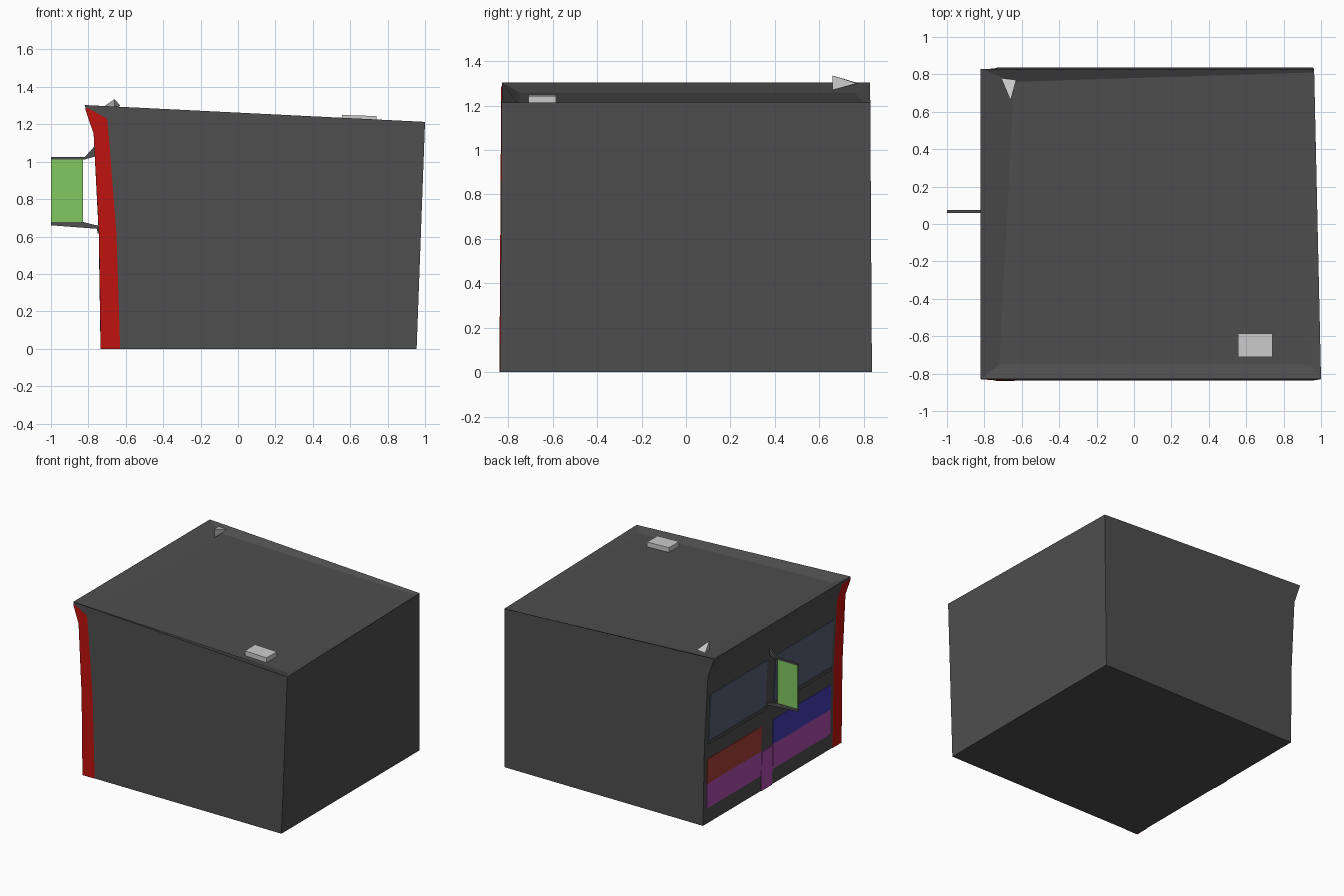
import bpy
import bmesh

if "Cube" in bpy.data.objects:
    bpy.data.objects.remove(bpy.data.objects["Cube"])


def material(name, rgb):
    lin = [((c / 255 + 0.055) / 1.055) ** 2.4 for c in rgb]
    m = bpy.data.materials.new(name)
    m.diffuse_color = (*lin, 1)
    m.use_nodes = True
    m.node_tree.nodes["Principled BSDF"].inputs["Base Color"].default_value = m.diffuse_color
    return m


DARK = material("dark_grey", (78, 78, 78))
PALE = material("pale_grey", (200, 200, 200))
RED = material("red", (190, 18, 14))
BRICK = material("brick_red", (165, 62, 55))
PURPLE = material("purple", (172, 76, 172))
BLUE = material("blue", (68, 61, 178))
GLASS = material("glass", (84, 94, 118))
GREEN = material("green", (130, 200, 98))


def mesh_object(name, verts, faces, mat):
    bm = bmesh.new()
    vs = [bm.verts.new(v) for v in verts]
    for f in faces:
        bm.faces.new([vs[i] for i in f])
    bmesh.ops.recalc_face_normals(bm, faces=bm.faces)
    me = bpy.data.meshes.new(name)
    bm.to_mesh(me)
    bm.free()
    me.materials.append(mat)
    ob = bpy.data.objects.new(name, me)
    bpy.context.collection.objects.link(ob)
    return ob


def extrude_xz(name, outline, y0, y1, mat):
    """Extrude an x-z outline along y."""
    n = len(outline)
    verts = [(x, y, z) for y in (y0, y1) for x, z in outline]
    faces = [list(range(n)), list(range(n, 2 * n))]
    faces += [(i, (i + 1) % n, (i + 1) % n + n, i + n) for i in range(n)]
    return mesh_object(name, verts, faces, mat)


# Shop front profile (x, z); the facade looks towards -x
FRONT = [(-0.73, 0), (-0.74, 0.62), (-0.762, 1.05), (-0.768, 1.15), (-0.82, 1.303)]


def front_x(z):
    for (x0, z0), (x1, z1) in zip(FRONT, FRONT[1:]):
        if z <= z1:
            return x0 + (x1 - x0) * (z - z0) / (z1 - z0)
    return FRONT[-1][0]


def side_y(z):
    return 0.837 - 0.008 * z / 1.3


# Building shell with a shallow sunken roof
verts = []
for s, top_x, low_x in ((-1, 1.0, 0.955), (1, 0.963, 0.955)):
    for x, z in FRONT + [(top_x, 1.213), (low_x, 0)]:
        verts.append((x, s * side_y(z), z))
n = len(FRONT) + 2
t = len(FRONT) - 1
faces = [list(range(n)), list(range(n, 2 * n))]
faces += [(i, (i + 1) % n, (i + 1) % n + n, i + n) for i in range(n) if i != t]
outer = [t, t + 1, t + 1 + n, t + n]
inner = list(range(2 * n, 2 * n + 4))
verts += [(-0.72, -0.75, 1.26), (0.94, -0.75, 1.2), (0.95, 0.81, 1.2), (-0.64, 0.76, 1.26)]
faces += [(outer[i], outer[(i + 1) % 4], inner[(i + 1) % 4], inner[i]) for i in range(4)]
faces.append(inner)
mesh_object("building", verts, faces, DARK)

# Red corner strip wrapping the side wall and the facade
LEVELS = [(0, -0.63), (0.62, -0.65), (1.15, -0.692), (1.23, -0.70), (1.285, -0.80)]
verts = []
for z, sx in LEVELS:
    fx, y = front_x(z) - 0.004, -side_y(z) - 0.003
    verts += [(sx, y, z), (fx, y, z), (fx, -0.73, z)]
faces = []
for i in range(len(LEVELS) - 1):
    a = 3 * i
    faces += [(a, a + 1, a + 4, a + 3), (a + 1, a + 2, a + 5, a + 4)]
mesh_object("corner_strip", verts, faces, RED)


# Facade panels that follow the front profile
def panel(name, y0, y1, z0, z1, mat, out=0.005):
    a, b = front_x(z0), front_x(z1)
    extrude_xz(name, [(a - out, z0), (b - out, z1), (b + 0.01, z1), (a + 0.01, z0)], y0, y1, mat)


panel("left_window", 0.10, 0.79, 0.64, 1.0, GLASS)
panel("right_window", -0.70, 0.0, 0.64, 1.0, GLASS)
panel("left_upper_panel", 0.14, 0.80, 0.31, 0.50, BRICK)
panel("right_upper_panel", -0.70, 0.0, 0.31, 0.50, BLUE)
panel("left_lower_panel", 0.14, 0.80, 0.12, 0.31, PURPLE)
panel("right_lower_panel", -0.70, 0.0, 0.12, 0.31, PURPLE)
panel("door_panel", 0.005, 0.135, 0.0, 0.30, PURPLE)
panel("left_sill", 0.10, 0.79, 0.615, 0.64, DARK, 0.012)
panel("right_sill", -0.70, 0.0, 0.615, 0.64, DARK, 0.012)

# Hanging sign with its brackets
extrude_xz("sign", [(-1, 0.675), (-0.83, 0.675), (-0.83, 1.015), (-1, 1.015)], 0.062, 0.074, GREEN)
extrude_xz("sign_top", [(-1, 1.012), (-0.82, 1.012), (-0.755, 1.03), (-0.76, 1.09),
                        (-0.82, 1.024), (-1, 1.024)], 0.06, 0.076, DARK)
extrude_xz("sign_bottom", [(-1, 0.66), (-0.735, 0.64), (-0.74, 0.656), (-0.83, 0.678),
                           (-1, 0.678)], 0.06, 0.076, DARK)

# Roof vent: a low flat box
extrude_xz("roof_vent", [(0.555, 1.2), (0.74, 1.2), (0.74, 1.244), (0.555, 1.25)],
           -0.71, -0.585, PALE)

# Roof dish: a small four-sided wedge
mesh_object("roof_dish",
            [(-0.71, 0.78, 1.30), (-0.63, 0.77, 1.30), (-0.66, 0.66, 1.335), (-0.66, 0.66, 1.27)],
            [(0, 1, 2), (0, 1, 3), (1, 2, 3), (0, 2, 3)], PALE)
